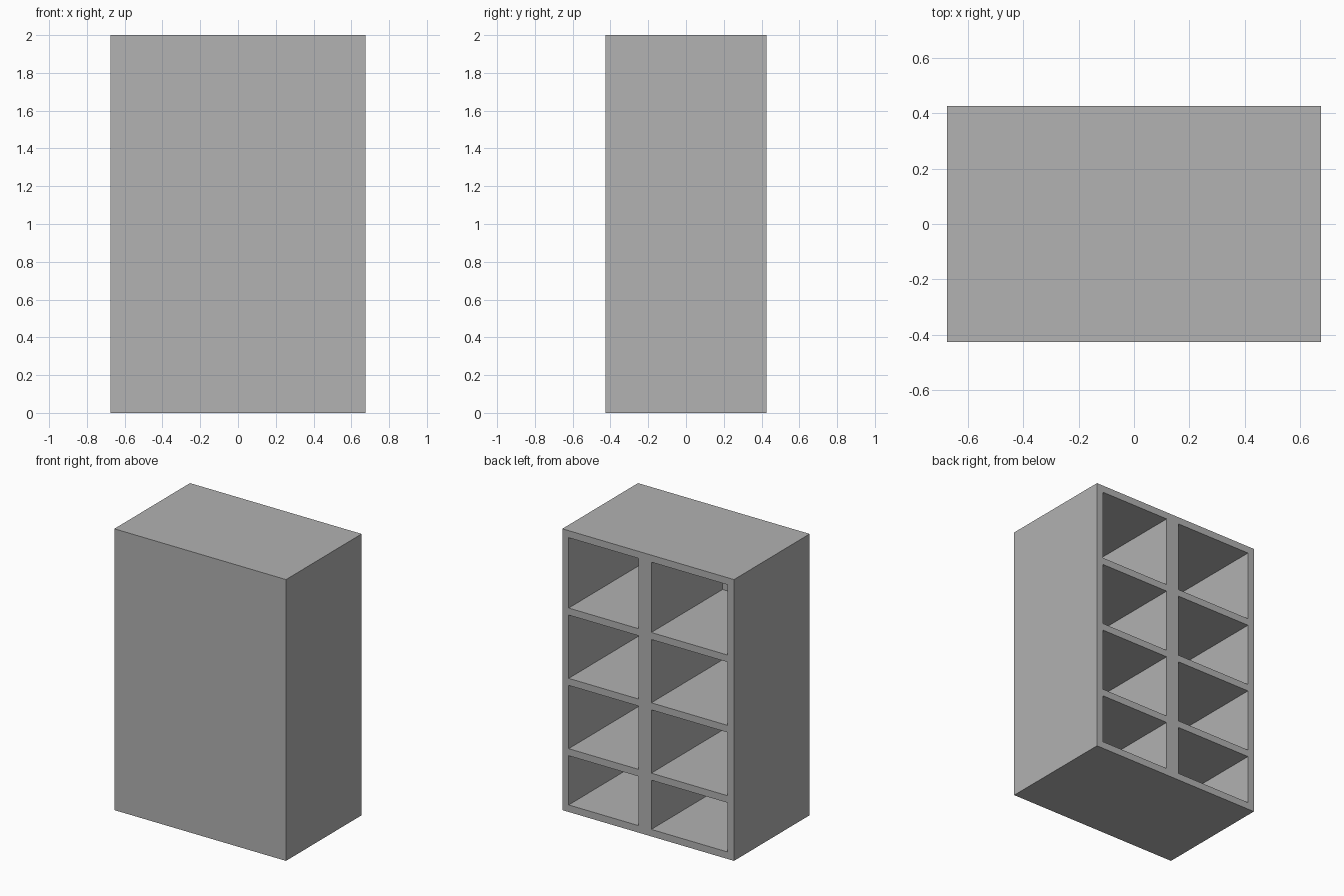
import bpy

# Remove the default cube
if "Cube" in bpy.data.objects:
    bpy.data.objects.remove(bpy.data.objects["Cube"], do_unlink=True)

WIDTH, DEPTH, HEIGHT, BOARD = 1.35, 0.85, 2.0, 0.05

# Single grey finish
grey = bpy.data.materials.new("plain grey")
grey.use_nodes = True
colour = (0.445, 0.445, 0.445, 1)
grey.diffuse_color = colour
grey.node_tree.nodes["Principled BSDF"].inputs["Base Color"].default_value = colour


def box(name, xs, ys, zs):
    """Box spanning the given low and high limits on each axis."""
    spans = (xs, ys, zs)
    bpy.ops.mesh.primitive_cube_add(size=1)
    obj = bpy.context.object
    obj.name = name
    for v in obj.data.vertices:
        for i, (low, high) in enumerate(spans):
            v.co[i] = high if v.co[i] > 0 else low
    obj.data.materials.append(grey)
    return obj


# Solid cabinet body
x, y = WIDTH / 2, DEPTH / 2
cabinet = box("cabinet", (-x, x), (-y, y), (0, HEIGHT))

# Two columns of four compartments, open at the rear
columns = [(-x + BOARD, -0.025), (0.075, x - BOARD)]
rows = [(0.05, 0.4), (0.45, 0.9), (0.95, 1.4), (1.45, 1.95)]
for c, xs in enumerate(columns):
    for r, zs in enumerate(rows):
        cutter = box(f"compartment_cutter_{c}_{r}", xs, (-y + BOARD, y + 0.1), zs)
        cut = cabinet.modifiers.new("compartment", "BOOLEAN")
        cut.operation = "DIFFERENCE"
        cut.solver = "EXACT"
        cut.object = cutter
        bpy.context.view_layer.objects.active = cabinet
        bpy.ops.object.modifier_apply(modifier=cut.name)
        bpy.data.objects.remove(cutter, do_unlink=True)
